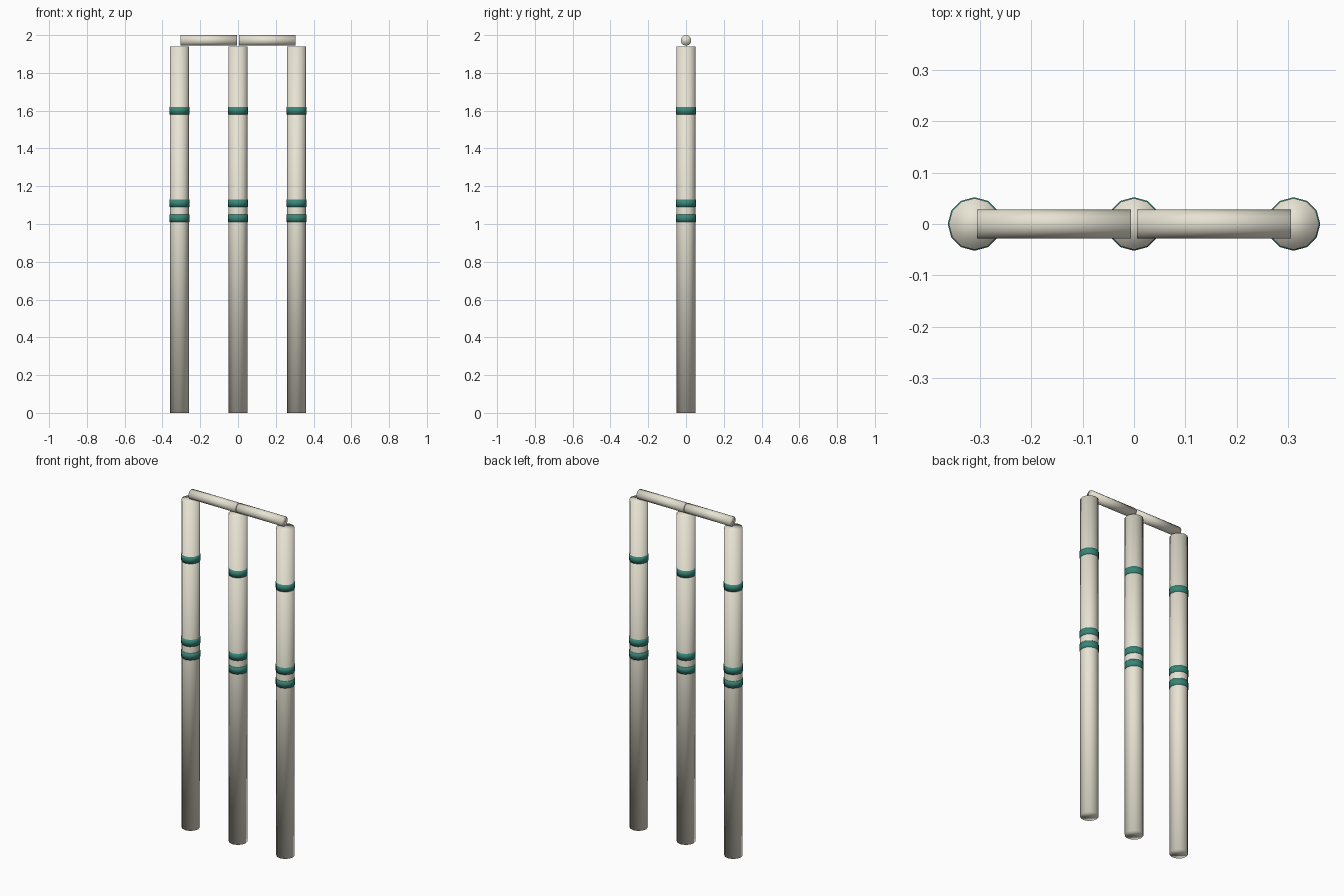
import bpy
from math import pi

if "Cube" in bpy.data.objects:
    bpy.data.objects.remove(bpy.data.objects["Cube"])


def material(name, color):
    m = bpy.data.materials.new(name)
    m.diffuse_color = (*color, 1)
    m.use_nodes = True
    m.node_tree.nodes["Principled BSDF"].inputs["Base Color"].default_value = m.diffuse_color
    return m


wood = material("pale_wood", (0.80, 0.77, 0.65))
teal = material("teal_paint", (0.04, 0.24, 0.19))


def rod(name, radius, length, center, mat, sides=12, rot=(0, 0, 0)):
    """Capped cylinder with soft shading carried across the ends."""
    bpy.ops.mesh.primitive_cylinder_add(vertices=sides, radius=radius, depth=length,
                                        location=center, rotation=rot)
    ob = bpy.context.object
    ob.name = name
    ob.data.materials.append(mat)
    bpy.ops.object.shade_smooth()
    return ob


# Three stumps, each with three painted bands
for side, x in (("left", -0.31), ("middle", 0), ("right", 0.31)):
    rod(f"{side}_stump", 0.05, 1.94, (x, 0, 0.97), wood)
    for i, z in enumerate((1.03, 1.11, 1.60)):
        rod(f"{side}_band_{i + 1}", 0.052, 0.04, (x, 0, z), teal)

# Two bails resting end to end across the stump tops
for side, s in (("left", -1), ("right", 1)):
    rod(f"{side}_bail", 0.028, 0.299, (s * 0.1555, 0, 1.972), wood, rot=(0, pi / 2, 0))
